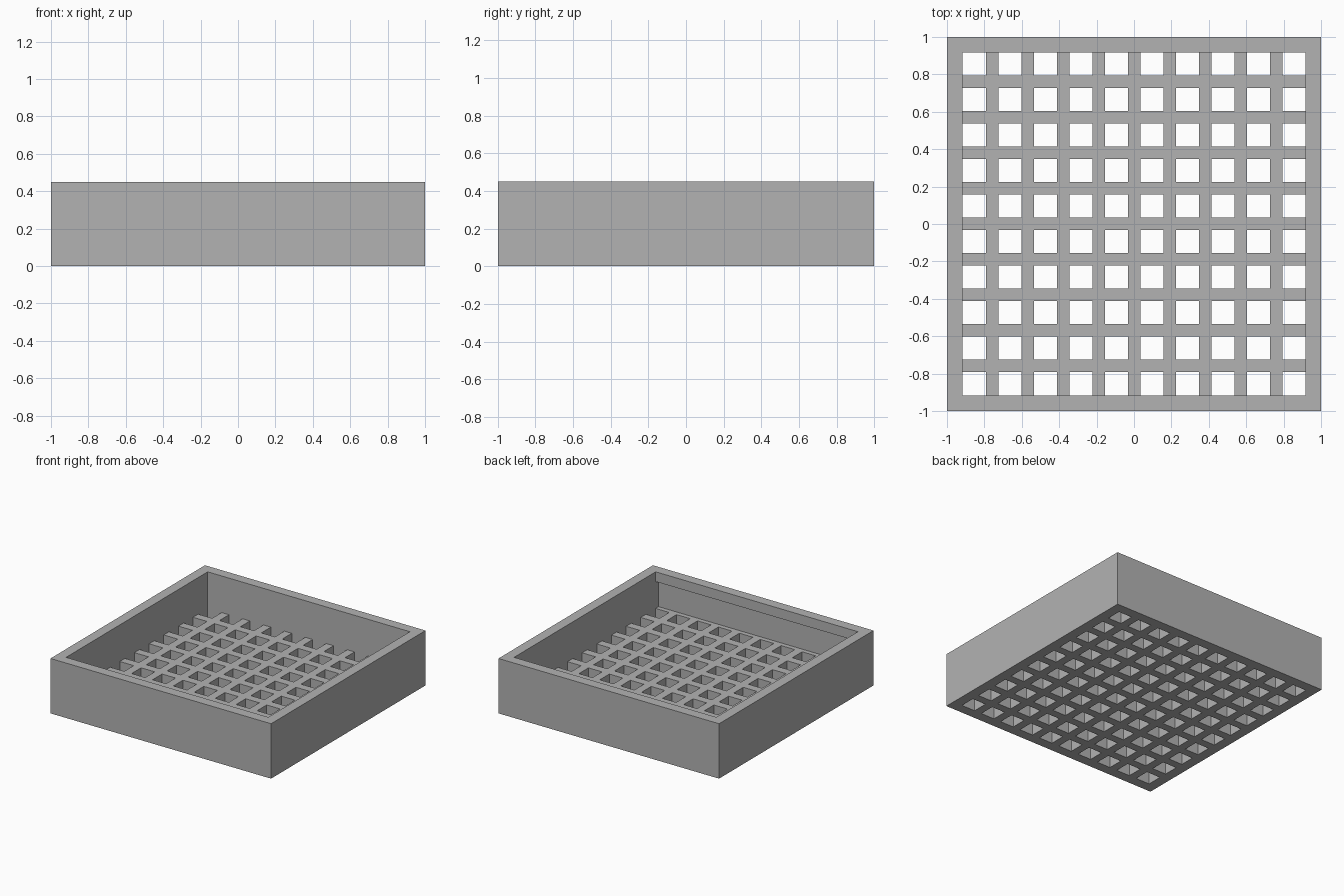
import bpy, bmesh

if "Cube" in bpy.data.objects:
    bpy.data.objects.remove(bpy.data.objects["Cube"])

HEIGHT, FLOOR_TOP, LIP_BOTTOM = 0.45, 0.15, 0.37
INNER = 0.917          # inner face of the walls
RECESS = 0.955         # depth of the groove under the front lip
COUNT, PITCH, HOLE = 10, 0.1897, 0.123

grey = bpy.data.materials.new("plain grey")
grey.diffuse_color = (0.45, 0.45, 0.45, 1)
grey.use_nodes = True
grey.node_tree.nodes["Principled BSDF"].inputs["Base Color"].default_value = grey.diffuse_color

# Square openings, the outermost ones flush with the walls
holes = []
for i in range(COUNT):
    hi = INNER - (COUNT - 1 - i) * PITCH
    holes.append((-INNER if i == 0 else hi - HOLE, hi))
hole_edges = [e for h in holes for e in h]

# Cutting planes along each axis
xs = sorted([-1, 1] + hole_edges)
ys = sorted([-1, 1, -RECESS] + hole_edges)
zs = [0, FLOOR_TOP, LIP_BOTTOM, HEIGHT]


def in_hole(v):
    return any(a < v < b for a, b in holes)


def solid(i, j, k):
    """Whether the cell belongs to the walls, lip or slatted floor."""
    if not (0 <= i < len(xs) - 1 and 0 <= j < len(ys) - 1 and 0 <= k < len(zs) - 1):
        return False
    x, y, z = ((a[n] + a[n + 1]) / 2 for a, n in ((xs, i), (ys, j), (zs, k)))
    if z < FLOOR_TOP:
        return not (in_hole(x) and in_hole(y))
    if abs(x) > INNER or y > INNER:
        return True
    front = -RECESS if z < LIP_BOTTOM else -INNER
    return y < front


# Skin the solid cells wherever they border empty space
bm = bmesh.new()
cache = {}


def vert(p):
    if p not in cache:
        cache[p] = bm.verts.new((xs[p[0]], ys[p[1]], zs[p[2]]))
    return cache[p]


for i in range(len(xs) - 1):
    for j in range(len(ys) - 1):
        for k in range(len(zs) - 1):
            if not solid(i, j, k):
                continue
            for axis in range(3):
                for side in (0, 1):
                    step = [i, j, k]
                    step[axis] += 2 * side - 1
                    if solid(*step):
                        continue
                    u, w = (axis + 1) % 3, (axis + 2) % 3
                    quad = []
                    for du, dw in ((0, 0), (1, 0), (1, 1), (0, 1)):
                        p = [i, j, k]
                        p[axis] += side
                        p[u] += du
                        p[w] += dw
                        quad.append(vert(tuple(p)))
                    bm.faces.new(quad if side else quad[::-1])

mesh = bpy.data.meshes.new("slatted_tray")
bm.to_mesh(mesh)
bm.free()
mesh.materials.append(grey)
tray = bpy.data.objects.new("slatted_tray", mesh)
bpy.context.collection.objects.link(tray)
